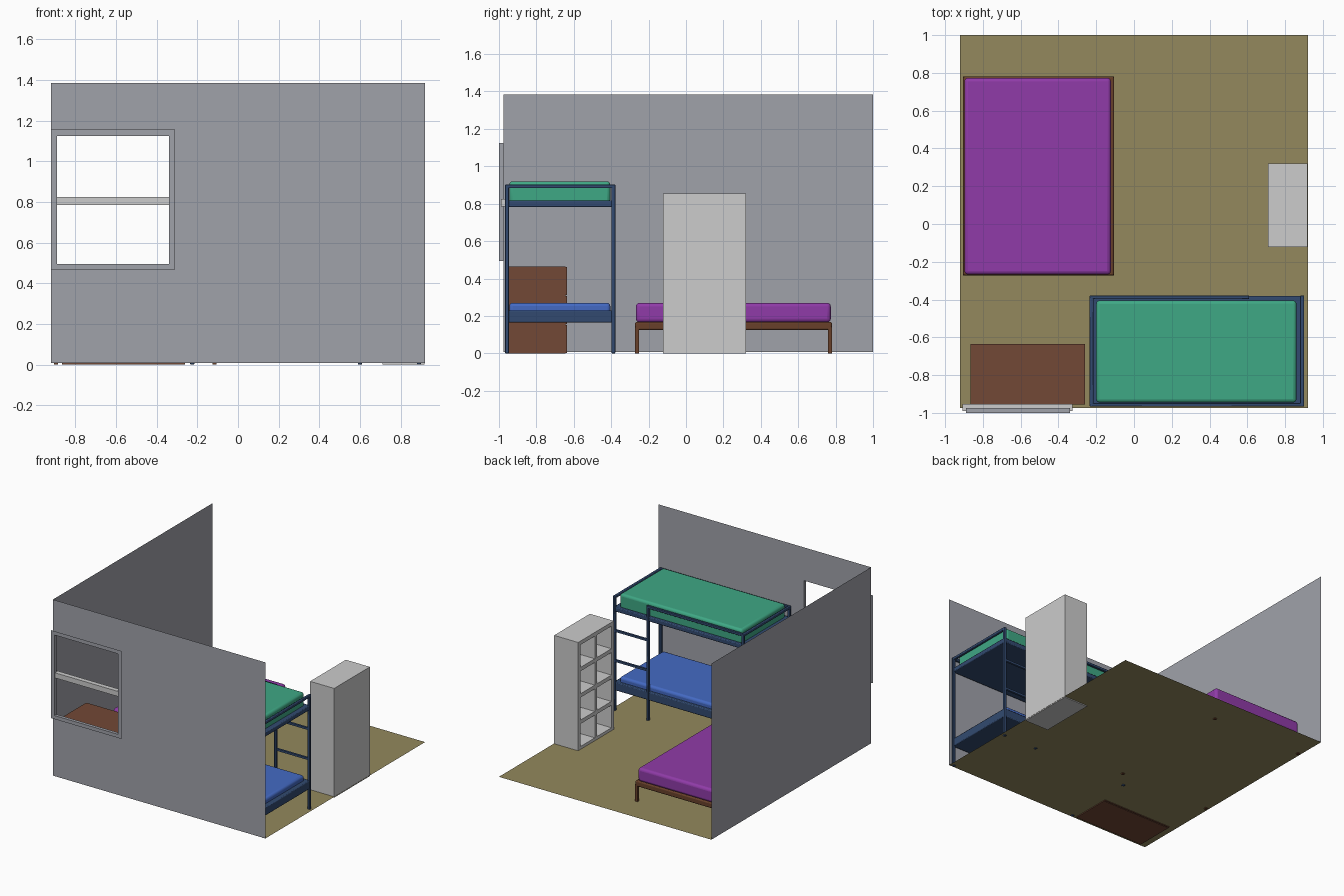
import bpy, bmesh

if "Cube" in bpy.data.objects:
    bpy.data.objects.remove(bpy.data.objects["Cube"])


def material(name, r, g, b):
    """Flat colour given as 0-255 sRGB, stored linear."""
    def lin(c):
        c /= 255
        return c / 12.92 if c <= 0.04045 else ((c + 0.055) / 1.055) ** 2.4
    m = bpy.data.materials.new(name)
    m.diffuse_color = (lin(r), lin(g), lin(b), 1)
    m.use_nodes = True
    m.node_tree.nodes["Principled BSDF"].inputs["Base Color"].default_value = m.diffuse_color
    return m


WALL = material("wall_grey", 160, 162, 170)
FLOOR = material("floor_tan", 147, 136, 93)
LIGHT = material("pale_grey", 204, 204, 204)
PURPLE = material("purple_fabric", 144, 59, 168)
GREEN = material("green_fabric", 63, 168, 133)
BLUE = material("blue_fabric", 68, 106, 196)
NAVY = material("navy_metal", 50, 74, 112)
BROWN = material("brown_wood", 114, 72, 54)
BEDWOOD = material("bed_wood", 104, 64, 42)


def new_object(name, bm, mat):
    me = bpy.data.meshes.new(name)
    bm.to_mesh(me)
    bm.free()
    me.materials.append(mat)
    ob = bpy.data.objects.new(name, me)
    bpy.context.collection.objects.link(ob)
    return ob


def box(name, x, y, z, mat, bevel=0, segments=2):
    """Box from (min, max) ranges, with optional rounded edges."""
    bm = bmesh.new()
    bmesh.ops.create_cube(bm, size=1)
    for v in bm.verts:
        v.co = [(r[0] + r[1]) / 2 + c * (r[1] - r[0]) for r, c in zip((x, y, z), v.co)]
    ob = new_object(name, bm, mat)
    if bevel:
        mod = ob.modifiers.new("rounding", "BEVEL")
        mod.width = bevel
        mod.segments = segments
        for p in ob.data.polygons:
            p.use_smooth = True
        ob.data.set_sharp_from_angle(angle=0.6)
    return ob


def faces(name, quads, mat):
    bm = bmesh.new()
    for q in quads:
        bm.faces.new([bm.verts.new(p) for p in q])
    bmesh.ops.remove_doubles(bm, verts=bm.verts, dist=1e-5)
    return new_object(name, bm, mat)


def ring(outer, inner, y):
    """Four quads in the xz plane between two rectangles (x0, z0, x1, z1)."""
    def corners(r):
        return [(r[0], y, r[1]), (r[2], y, r[1]), (r[2], y, r[3]), (r[0], y, r[3])]
    o, i = corners(outer), corners(inner)
    return [(o[k], o[(k + 1) % 4], i[(k + 1) % 4], i[k]) for k in range(4)]


# Room shell: floor, side wall and front wall with a window hole
W, Y0, Y1, Z0, Z1 = 0.92, -0.975, 1.0, 0.007, 1.385
hole = (-0.89, 0.495, -0.34, 1.125)
faces("floor", [[(-W, Y0, Z0), (W, Y0, Z0), (W, Y1, Z0), (-W, Y1, Z0)]], FLOOR)
faces("side_wall", [[(-W, Y0, Z0), (-W, Y1, Z0), (-W, Y1, Z1), (-W, Y0, Z1)]], WALL)
faces("front_wall", ring((-W, Z0, W, Z1), hole, Y0), WALL)

# Window: flat trim with reveal, and the pale meeting rail
trim = ring((-W, 0.467, -0.31, 1.155), hole, -1.0)
reveal = []
for q in trim:
    a, b = q[3], q[2]
    reveal.append((a, b, (b[0], Y0, b[2]), (a[0], Y0, a[2])))
faces("window_trim", trim + reveal, WALL)
box("window_rail", (-0.907, -0.325), (-0.99, -0.953), (0.785, 0.825), LIGHT)

# Double bed
BX, BY = (-0.905, -0.105), (-0.272, 0.78)
box("bed_base", BX, BY, (0.125, 0.168), BEDWOOD, 0.008)
box("bed_mattress", (-0.898, -0.122), (-0.268, 0.774), (0.165, 0.27), PURPLE, 0.02, 3)
for i, x in enumerate((BX[0], BX[1] - 0.02)):
    for j, y in enumerate((BY[0], BY[1] - 0.02)):
        box(f"bed_leg_{i}{j}", (x, x + 0.02), (y, y + 0.02), (0, 0.14), BEDWOOD)

# Bunk bed: bases, mattresses, posts and rails
KX, KY, T, TOP = (-0.235, 0.90), (-0.967, -0.378), 0.02, 0.903
for level, z, h, top, mat in (("lower", 0.165, 0.065, 0.27, BLUE),
                              ("upper", 0.782, 0.035, 0.92, GREEN)):
    box(level + "_bunk_base", (KX[0] + 0.004, KX[1] - 0.004), (KY[0] + 0.004, KY[1] - 0.004),
        (z, z + h), NAVY, 0.006)
    box(level + "_bunk_mattress", (-0.2, 0.86), (-0.945, -0.405), (z + 0.02, top), mat, 0.018, 3)

ladder_x = 0.59
for i, x in enumerate((KX[0], KX[1] - T)):
    for j, y in enumerate((KY[0], KY[1] - T)):
        box(f"bunk_post_{i}{j}", (x, x + T), (y, y + T), (0, TOP), NAVY, 0.004)
    box(f"bunk_end_rail_{i}", (x, x + T), KY, (TOP - T, TOP), NAVY, 0.004)
box("bunk_front_rail", KX, (KY[0], KY[0] + T), (TOP - T, TOP), NAVY, 0.004)
box("bunk_guard_rail", (KX[0], ladder_x + T), (KY[1] - T, KY[1]), (TOP - T, TOP), NAVY, 0.004)

# Ladder at the open end of the guard rail
box("ladder_post", (ladder_x, ladder_x + T), (KY[1] - T, KY[1]), (0, TOP), NAVY, 0.004)
for i, z in enumerate((0.39, 0.625)):
    box(f"ladder_rung_{i}", (ladder_x + T, KX[1] - T), (KY[1] - 0.018, KY[1] - 0.002),
        (z, z + 0.016), NAVY)

# Chest of drawers, fronts facing into the room
box("chest_body", (-0.865, -0.26), (-0.955, -0.645), (0, 0.465), BROWN)
for i in range(3):
    box(f"chest_drawer_{i}", (-0.865, -0.26), (-0.645, -0.635),
        (i * 0.155 + 0.003, (i + 1) * 0.155 - 0.003), BROWN)

# Cube shelf, two columns by four rows, open towards -x
SX, SY, SH, B = (0.71, 0.918), (-0.122, 0.32), 0.855, 0.03
box("shelf_back", (SX[1] - 0.015, SX[1]), SY, (0, SH), LIGHT)
for i in range(3):
    y = SY[0] + i * (SY[1] - SY[0] - B) / 2
    box(f"shelf_upright_{i}", (SX[0], SX[1] - 0.015), (y, y + B), (0, SH), LIGHT)
cell = (SY[1] - SY[0] - B) / 2
for i in range(5):
    z = i * (SH - B) / 4
    for c in range(2):
        y = SY[0] + B + c * cell
        box(f"shelf_board_{i}{c}", (SX[0], SX[1] - 0.015), (y, y + cell - B), (z, z + B), LIGHT)
